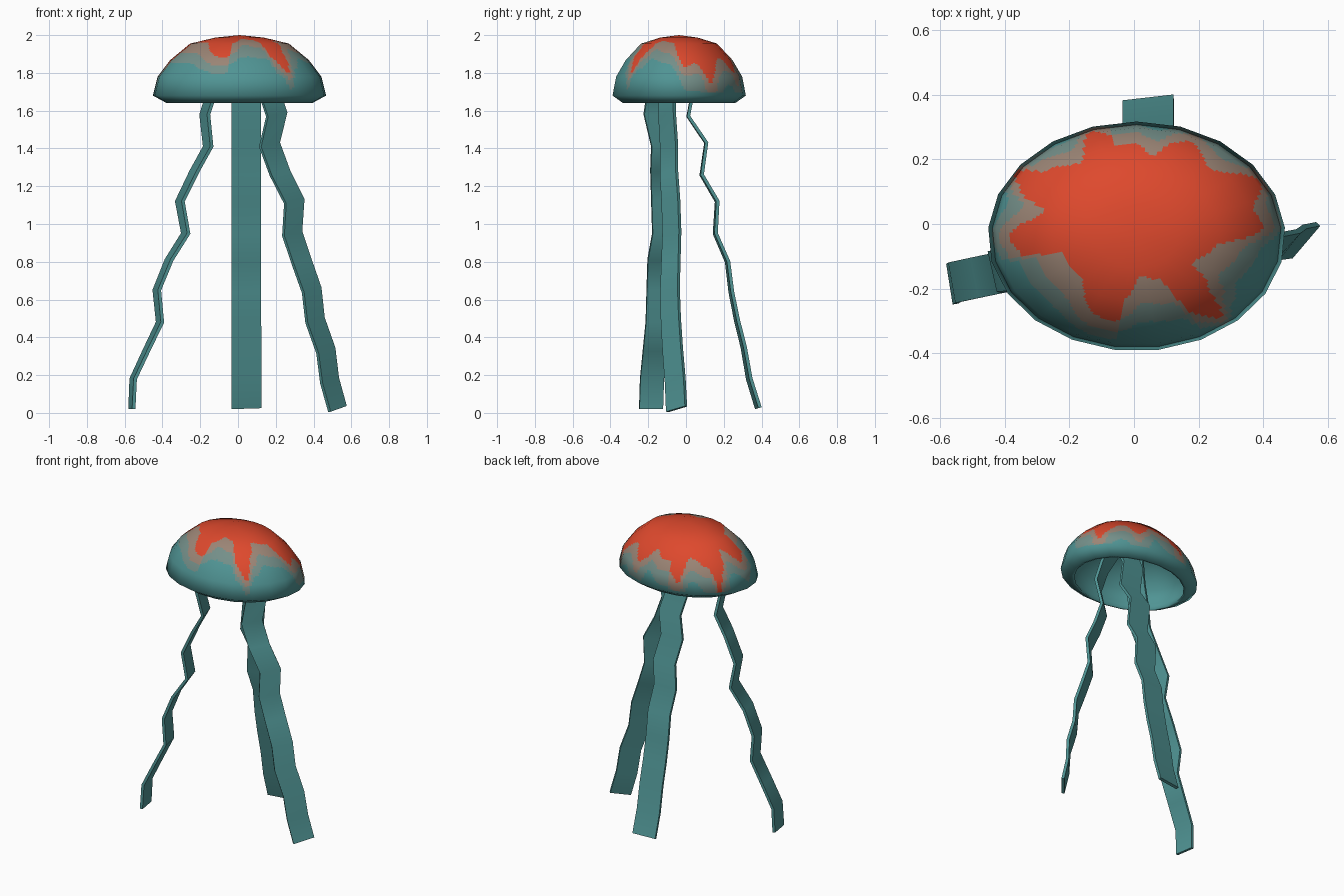
import bpy, math
from mathutils import Vector

if "Cube" in bpy.data.objects:
    bpy.data.objects.remove(bpy.data.objects["Cube"])


def material(name, rgb):
    m = bpy.data.materials.new(name)
    m.diffuse_color = (*rgb, 1)
    m.use_nodes = True
    m.node_tree.nodes["Principled BSDF"].inputs["Base Color"].default_value = m.diffuse_color
    return m


teal = material("teal", (0.080, 0.296, 0.296))
orange = material("orange_red", (0.73, 0.066, 0.026))
tan = material("dusty_tan", (0.33, 0.235, 0.18))
grey = material("grey_teal", (0.175, 0.275, 0.25))


def add_object(name, verts, faces, mats):
    me = bpy.data.meshes.new(name)
    me.from_pydata(verts, [], faces)
    for m in mats:
        me.materials.append(m)
    me.polygons.foreach_set("use_smooth", [True] * len(me.polygons))
    me.update()
    ob = bpy.data.objects.new(name, me)
    bpy.context.collection.objects.link(ob)
    return ob


# ---- bell: 21-sided oval dome with an inward rim and hollow underside
CX, CY, RX, RY = 0.008, -0.038, 0.460, 0.355
SIDES, SUB = 21, 8
PROFILE = [(0, 2.0), (0.28, 1.987), (0.57, 1.955), (0.80, 1.868), (0.945, 1.78),
           (1.0, 1.68), (0.84, 1.64), (0.80, 1.64), (0.89, 1.70),
           (0.84, 1.78), (0.71, 1.85), (0.5, 1.925), (0, 1.965)]
OUTER = 5  # last outer profile segment

# Tips and valleys of the painted star, seen from above
STAR = [(0.0, 0.25), (-0.06, 0.24), (-0.08, 0.28), (-0.135, 0.285), (-0.165, 0.19),
        (-0.27, 0.165), (-0.37, 0.16), (-0.35, 0.10), (-0.275, 0.04), (-0.385, -0.04),
        (-0.35, -0.095), (-0.22, -0.09), (-0.17, -0.16), (-0.10, -0.29), (-0.05, -0.30),
        (-0.02, -0.22), (0.02, -0.16), (0.08, -0.17), (0.19, -0.28), (0.27, -0.29),
        (0.23, -0.19), (0.18, -0.12), (0.25, -0.07), (0.40, -0.01), (0.37, 0.045),
        (0.39, 0.13), (0.24, 0.17), (0.17, 0.255), (0.12, 0.25), (0.06, 0.21)]


def polar(x, y):
    u, v = (x - CX) / RX, (y - CY) / RY
    return math.atan2(v, u) % math.tau, math.hypot(u, v)


star = sorted(polar(x, y) for x, y in STAR)
star = [(star[-1][0] - math.tau, star[-1][1])] + star + [(star[0][0] + math.tau, star[0][1])]


def star_radius(a):
    for (a0, r0), (a1, r1) in zip(star, star[1:]):
        if a0 <= a <= a1:
            t = (a - a0) / max(a1 - a0, 1e-6)
            t = t * t * (3 - 2 * t)
            return r0 + (r1 - r0) * t
    return 0.7


def profile_normal(i):
    if i in (0, len(PROFILE) - 1):
        return Vector((0, 1 if i == 0 else -1))
    n = Vector((0, 0))
    for k in (i - 1, i):
        (r0, z0), (r1, z1) = PROFILE[k], PROFILE[k + 1]
        n += Vector((z0 - z1, (r1 - r0) * 0.4)).normalized()
    return n.normalized()


# finely divided rings, so the paint edge can be cut by a rule
rings = []
for i in range(len(PROFILE) - 1):
    n = 12 if i < OUTER else 1
    for k in range(n):
        t = k / n
        p = Vector(PROFILE[i]).lerp(Vector(PROFILE[i + 1]), t)
        rings.append((p, profile_normal(i).lerp(profile_normal(i + 1), t)))
rings.append((Vector(PROFILE[-1]), Vector((0, -1))))

cols = []
for j in range(SIDES * SUB):
    a0 = math.pi / 2 + math.tau * (j // SUB) / SIDES
    a1 = a0 + math.tau / SIDES
    cols.append(Vector((math.cos(a0), math.sin(a0))).lerp(
        Vector((math.cos(a1), math.sin(a1))), (j % SUB) / SUB))

N, M = len(cols), len(rings)
verts, normals = [], []
for i, (p, nrm) in enumerate(rings):
    for c in (cols if 0 < i < M - 1 else cols[:1]):
        verts.append((CX + RX * p.x * c.x, CY + RY * p.x * c.y, p.y))
        side = Vector((c.x / RX, c.y / RY)).normalized() * nrm.x
        normals.append(Vector((side.x, side.y, nrm.y)).normalized())


def vid(i, j):
    if i == 0:
        return 0
    return len(verts) - 1 if i == M - 1 else 1 + (i - 1) * N + j % N


faces = []
for i in range(M - 1):
    for j in range(N):
        f = [vid(i, j), vid(i + 1, j), vid(i + 1, j + 1), vid(i, j + 1)]
        faces.append(list(dict.fromkeys(f)))
bell = add_object("bell", verts, faces, [teal, orange, tan, grey])

# star paint: orange, then two blended bands (wider at the back), then plain teal
outer_faces = OUTER * 12 * N
for poly in bell.data.polygons:
    if poly.index >= outer_faces or poly.center.z < 1.70:
        continue
    a, r = polar(poly.center.x, poly.center.y)
    r1 = star_radius(a)
    back = max(0.0, min(1.0, 0.5 + 1.5 * math.sin(a)))
    r3 = max(0.61 + 0.40 * r1 + 0.04 * back, r1 + 0.05)
    r2 = r1 + 0.6 * (r3 - r1)
    poly.material_index = 1 if r < r1 else 2 if r < r2 else 3 if r < r3 else 0
bell.data.normals_split_custom_set_from_vertices(normals)


# ---- tentacles: kinked flat ribbons hanging from inside the bell
def ribbon(name, path, width_top, width_end, thick=0.018):
    pts = [Vector(p) for p in path]
    vs, fs = [], []
    for i, p in enumerate(pts):
        w = Vector(width_top).lerp(Vector(width_end), i / (len(pts) - 1)) / 2
        tangent = pts[min(i + 1, len(pts) - 1)] - pts[max(i - 1, 0)]
        n = tangent.cross(w).normalized() * thick / 2
        vs += [p - w - n, p + w - n, p + w + n, p - w + n]
        if i:
            b = 4 * i
            fs += [(b - 4 + k, b - 4 + (k + 1) % 4, b + (k + 1) % 4, b + k) for k in range(4)]
    e = len(vs) - 4
    fs += [(3, 2, 1, 0), (e, e + 1, e + 2, e + 3)]
    ob = add_object(name, vs, fs, [teal])
    ob.data.set_sharp_from_angle(angle=math.radians(50))
    return ob


ribbon("back_tentacle",
       [(0.044, y, z) for y, z in [(-0.03, 1.88), (0.04, 1.72), (0.012, 1.57), (0.107, 1.43),
        (0.083, 1.26), (0.165, 1.12), (0.155, 0.95), (0.22, 0.80), (0.24, 0.64), (0.27, 0.49),
        (0.305, 0.35), (0.335, 0.18), (0.383, 0.025)]],
       (0.155, 0.0, 0), (0.157, 0.018, 0.005))
ribbon("right_tentacle",
       [(0.08, -0.07, 1.88), (0.155, -0.10, 1.73), (0.205, -0.10, 1.58), (0.167, -0.09, 1.42),
        (0.222, -0.09, 1.27), (0.298, -0.08, 1.12), (0.287, -0.075, 0.95), (0.337, -0.08, 0.80),
        (0.39, -0.085, 0.65), (0.408, -0.08, 0.49), (0.465, -0.07, 0.33), (0.485, -0.057, 0.17),
        (0.527, -0.05, 0.02)],
       (0.105, 0.075, 0.02), (0.085, 0.10, 0.03))
ribbon("left_tentacle",
       [(-0.06, -0.08, 1.88), (-0.13, -0.14, 1.72), (-0.176, -0.16, 1.58), (-0.158, -0.12, 1.41),
        (-0.23, -0.125, 1.28), (-0.308, -0.12, 1.12), (-0.277, -0.115, 0.95), (-0.365, -0.14, 0.81),
        (-0.430, -0.145, 0.65), (-0.413, -0.15, 0.48), (-0.485, -0.165, 0.33),
        (-0.555, -0.18, 0.18), (-0.562, -0.185, 0.02)],
       (0.045, -0.125, 0.0), (0.02, -0.125, 0.0))
